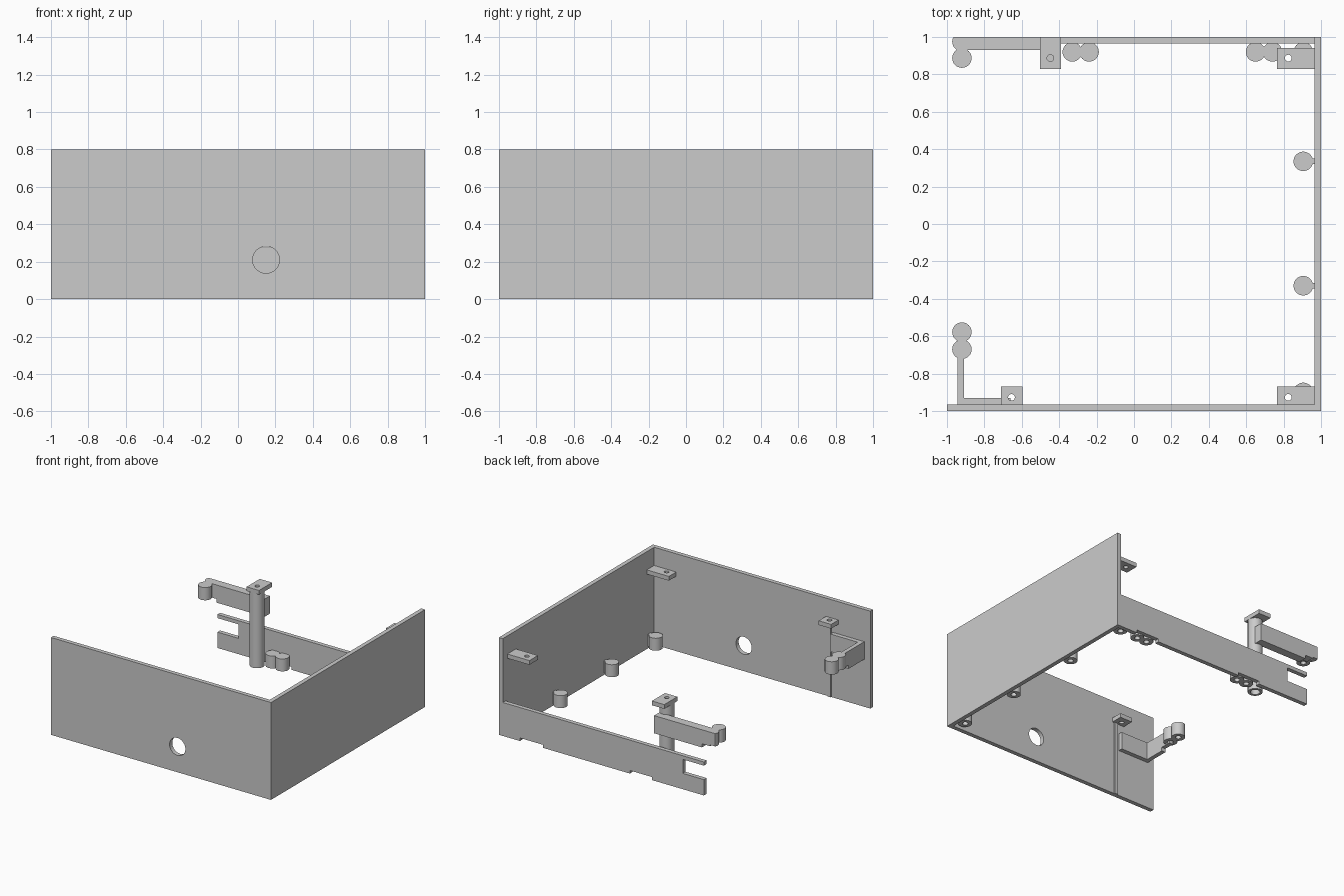
import bpy, bmesh, math
from mathutils import Matrix

cube = bpy.data.objects.get("Cube")
if cube:
    bpy.data.objects.remove(cube, do_unlink=True)

grey = bpy.data.materials.new("light_grey")
grey.use_nodes = True
grey.diffuse_color = (0.6, 0.6, 0.6, 1)
grey.node_tree.nodes["Principled BSDF"].inputs["Base Color"].default_value = (0.6, 0.6, 0.6, 1)

T = 0.035          # wall thickness
INNER = 1 - T      # inner wall face


def finish(name, bm, smooth=False):
    bmesh.ops.recalc_face_normals(bm, faces=bm.faces[:])
    mesh = bpy.data.meshes.new(name)
    bm.to_mesh(mesh)
    bm.free()
    mesh.materials.append(grey)
    obj = bpy.data.objects.new(name, mesh)
    bpy.context.collection.objects.link(obj)
    if smooth:
        bpy.ops.object.select_all(action='DESELECT')
        obj.select_set(True)
        bpy.context.view_layer.objects.active = obj
        bpy.ops.object.shade_smooth_by_angle(angle=math.radians(35))
    return obj


def box(name, x0, x1, y0, y1, z0, z1):
    bm = bmesh.new()
    bmesh.ops.create_cube(bm, size=1)
    for v in bm.verts:
        v.co = (x1 if v.co.x > 0 else x0, y1 if v.co.y > 0 else y0, z1 if v.co.z > 0 else z0)
    return finish(name, bm)


def panel(name, outline, start, depth, axis):
    """Extrude a (length, z) outline along x or y."""
    place = (lambda a, z: (a, start, z)) if axis == 'y' else (lambda a, z: (start, a, z))
    bm = bmesh.new()
    face = bm.faces.new([bm.verts.new(place(a, z)) for a, z in outline])
    new = bmesh.ops.extrude_face_region(bm, geom=[face])["geom"]
    shift = (0, depth, 0) if axis == 'y' else (depth, 0, 0)
    bmesh.ops.translate(bm, vec=shift, verts=[g for g in new if isinstance(g, bmesh.types.BMVert)])
    return finish(name, bm)


def tube(name, x, y, z0, z1, radius, bore, cap, clip_back=False):
    """Turned post, bored from below, closed on top by a cap."""
    bm = bmesh.new()
    pts = [(0, z1), (radius, z1), (radius, z0), (bore, z0), (bore, z1 - cap), (0, z1 - cap)]
    vs = [bm.verts.new((r, 0, z)) for r, z in pts]
    edges = [bm.edges.new(p) for p in zip(vs, vs[1:])]
    bmesh.ops.spin(bm, geom=vs + edges, cent=(0, 0, 0), axis=(0, 0, 1),
                   angle=math.tau, steps=32, use_duplicate=False)
    bmesh.ops.remove_doubles(bm, verts=bm.verts[:], dist=0.0001)
    bmesh.ops.translate(bm, vec=(x, y, 0), verts=bm.verts[:])
    if clip_back:
        cut = bmesh.ops.bisect_plane(bm, geom=bm.verts[:] + bm.edges[:] + bm.faces[:],
                                     plane_co=(0, 1, 0), plane_no=(0, 1, 0), clear_outer=True)
        rim = [g for g in cut["geom_cut"] if isinstance(g, bmesh.types.BMEdge)]
        bmesh.ops.holes_fill(bm, edges=rim, sides=0)
    return finish(name, bm, True)


def drill(obj, x, y, z, radius, rotation=0):
    """Round through hole, vertical or turned about x."""
    bm = bmesh.new()
    bmesh.ops.create_cone(bm, cap_ends=True, segments=32, radius1=radius, radius2=radius, depth=0.2,
                          matrix=Matrix.Translation((x, y, z)) @ Matrix.Rotation(rotation, 4, 'X'))
    cutter = finish(obj.name + "_cutter", bm)
    mod = obj.modifiers.new("hole", 'BOOLEAN')
    mod.operation, mod.solver, mod.object = 'DIFFERENCE', 'EXACT', cutter
    bpy.ops.object.select_all(action='DESELECT')
    obj.select_set(True)
    bpy.context.view_layer.objects.active = obj
    bpy.ops.object.modifier_apply(modifier=mod.name)
    bpy.data.objects.remove(cutter, do_unlink=True)


# Tall walls
front = box("front_wall", -1, 1, -1, -INNER, 0, 0.8)
drill(front, 0.15, -1, 0.21, 0.072, math.pi / 2)
box("right_hand_wall", INNER, 1, -INNER, 1, 0, 0.8)

# Low back wall with bottom reliefs and a forked free end
low, top = 0.025, 0.275
panel("back_wall", [(INNER, 0), (0.81, 0), (0.81, low), (0.6, low), (0.6, 0),
                    (-0.19, 0), (-0.19, low), (-0.39, low), (-0.39, 0), (-0.863, 0),
                    (-0.863, 0.13), (-0.671, 0.13), (-0.671, 0.245), (-0.863, 0.245),
                    (-0.863, top), (INNER, top)], INNER, T, 'y')

# Low bosses, the side ones tied to the wall by short ribs
R = 0.052
for i, (x, y) in enumerate([(0.905, -0.9), (0.905, -0.33), (0.905, 0.335), (0.905, 0.92),
                            (0.65, 0.92), (0.74, 0.92), (-0.33, 0.92), (-0.24, 0.92)]):
    tube(f"low_boss_{i}", x, y, 0.015, 0.117, R, 0.022, 0.02)
    if i < 4:
        box(f"boss_rib_{i}", 0.945, INNER + 0.005, y - 0.015, y + 0.015, 0.015, 0.117)

# Screw plates at a common height
for name, x0, x1, y0, y1, hx, hy in [
        ("back_left_plate", 0.765, INNER, 0.83, 0.94, 0.825, 0.887),
        ("front_left_plate", 0.765, INNER, -INNER, -0.87, 0.825, -0.927),
        ("front_right_plate", -0.71, -0.597, -INNER, -0.87, -0.655, -0.927),
        ("column_plate", -0.503, -0.39, 0.83, 1, -0.447, 0.887)]:
    drill(box(name, x0, x1, y0, y1, 0.615, 0.65), hx, hy, 0.63, 0.018)

# Hollow column and back arm
tube("column", -0.447, 0.887, 0, 0.617, 0.056, 0.036, 0.02)
AB, AN, AT = 0.39, 0.42, 0.535
panel("back_arm", [(-0.41, AB), (-0.845, AB), (-0.845, AN), (-0.92, AN), (-0.92, AT), (-0.41, AT)],
      0.93, 0.07, 'y')
tube("arm_boss_inner", -0.92, 0.887, 0.43, AT, R, 0.022, 0.02)
tube("arm_boss_outer", -0.92, 0.975, 0.43, AT, R, 0.022, 0.02, True)

# Front angle bracket with twin bosses
box("bracket_leg", -0.945, -0.66, -INNER, -0.93, AB, AT)
panel("bracket_arm", [(-INNER, AB), (-0.76, AB), (-0.76, AN), (-0.67, AN), (-0.67, AT), (-INNER, AT)],
      -0.945, T, 'x')
for i, y in enumerate((-0.67, -0.578)):
    tube(f"bracket_boss_{i}", -0.92, y, 0.43, AT, R, 0.022, 0.02)
box("front_wall_rib", -0.645, -0.615, -INNER, -INNER + 0.008, 0, 0.62)
